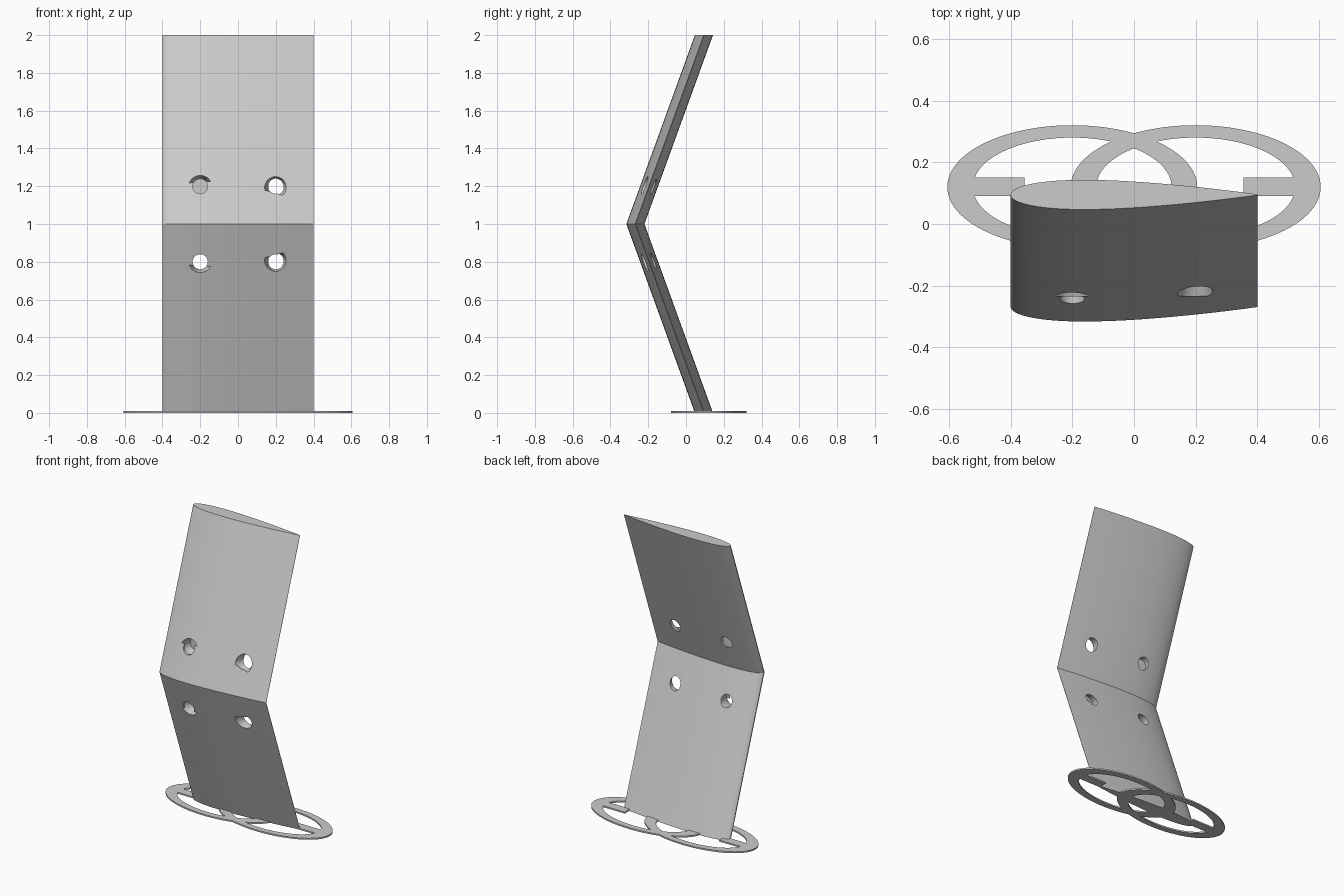
import bpy, bmesh, math
from mathutils import Matrix

if "Cube" in bpy.data.objects:
    bpy.data.objects.remove(bpy.data.objects["Cube"])

grey = bpy.data.materials.new("light grey")
grey.diffuse_color = (0.6, 0.6, 0.6, 1)
grey.use_nodes = True
grey.node_tree.nodes["Principled BSDF"].inputs["Base Color"].default_value = grey.diffuse_color

CHORD, Y_END, Y_MID = 0.8, 0.095, -0.268


def finish(name, bm, hidden=False):
    bmesh.ops.recalc_face_normals(bm, faces=bm.faces[:])
    me = bpy.data.meshes.new(name)
    bm.to_mesh(me)
    bm.free()
    ob = bpy.data.objects.new(name, me)
    bpy.context.collection.objects.link(ob)
    me.materials.append(grey)
    ob.hide_render = hidden
    if hidden:
        ob.hide_set(True)
    return ob


def half_thickness(t):
    # symmetric 12 percent wing section
    return CHORD * 0.6 * (0.2969 * math.sqrt(t) - 0.126 * t - 0.3516 * t**2
                          + 0.2843 * t**3 - 0.1015 * t**4)


def modify(ob, kind, other):
    m = ob.modifiers.new("join", 'BOOLEAN')
    m.operation, m.object, m.solver = kind, other, 'EXACT'
    bpy.context.view_layer.objects.active = ob
    bpy.ops.object.modifier_apply(modifier=m.name)
    bpy.data.objects.remove(other)


# bent wing: one section repeated at the foot, bend and tip
N = 28
ts = [(1 - math.cos(math.pi * i / N)) / 2 for i in range(N + 1)]
section = [(t * CHORD - 0.4, -half_thickness(t)) for t in ts]
section += [(t * CHORD - 0.4, half_thickness(t)) for t in reversed(ts[1:])]
bm = bmesh.new()
rings = [[bm.verts.new((x, y + off, z)) for x, y in section]
         for z, off in ((0, Y_END), (1, Y_MID), (2, Y_END))]
n = len(section)
for a, b in zip(rings, rings[1:]):
    for i in range(n):
        j = (i + 1) % n
        bm.faces.new((a[i], a[j], b[j], b[i]))
bm.faces.new(rings[0])
bm.faces.new(rings[2])
wing = finish("bent_wing", bm)


def cone(name, x, z, r_front, r_back, y0, y1):
    bm = bmesh.new()
    mat = Matrix.Translation((x, (y0 + y1) / 2, z)) @ Matrix.Rotation(-math.pi / 2, 4, 'X')
    bmesh.ops.create_cone(bm, cap_ends=True, segments=40, radius1=r_front,
                          radius2=r_back, depth=y1 - y0, matrix=mat)
    return finish(name, bm, True)


# four through holes with a tapered seat
for x in (-0.2, 0.2):
    for z in (0.8, 1.2):
        modify(wing, 'DIFFERENCE', cone("hole_cutter", x, z, 0.04, 0.04, -0.5, 0.2))
        modify(wing, 'DIFFERENCE', cone("seat_cutter", x, z, 0.061, 0.04, -0.234, -0.17))


def ellipse_ring(cx):
    bm = bmesh.new()
    S, rows = 96, []
    for rx, ry, z in ((0.405, 0.2, 0), (0.405, 0.2, 0.01),
                      (0.322, 0.16, 0.01), (0.322, 0.16, 0)):
        rows.append([bm.verts.new((cx + rx * math.cos(2 * math.pi * i / S),
                                   0.12 + ry * math.sin(2 * math.pi * i / S), z))
                     for i in range(S)])
    for k in range(4):
        a, b = rows[k], rows[(k + 1) % 4]
        for i in range(S):
            j = (i + 1) % S
            bm.faces.new((a[i], a[j], b[j], b[i]))
    return finish("base_ring", bm)


# flat base: two overlapping rings with a short tab on each outer side
base = ellipse_ring(-0.2)
base.name = "base_plate"
modify(base, 'UNION', ellipse_ring(0.2))
for s in (-1, 1):
    bm = bmesh.new()
    bmesh.ops.create_cube(bm, size=1, matrix=Matrix.Translation((s * 0.4525, 0.12, 0.005))
                          @ Matrix.Diagonal((0.195, 0.06, 0.01, 1)))
    modify(base, 'UNION', finish("tab", bm))

# smooth wing skin, sharp edges kept
for ob in (wing, base):
    bpy.ops.object.select_all(action='DESELECT')
    ob.select_set(True)
    bpy.context.view_layer.objects.active = ob
    bpy.ops.object.shade_smooth_by_angle(angle=math.radians(25))
